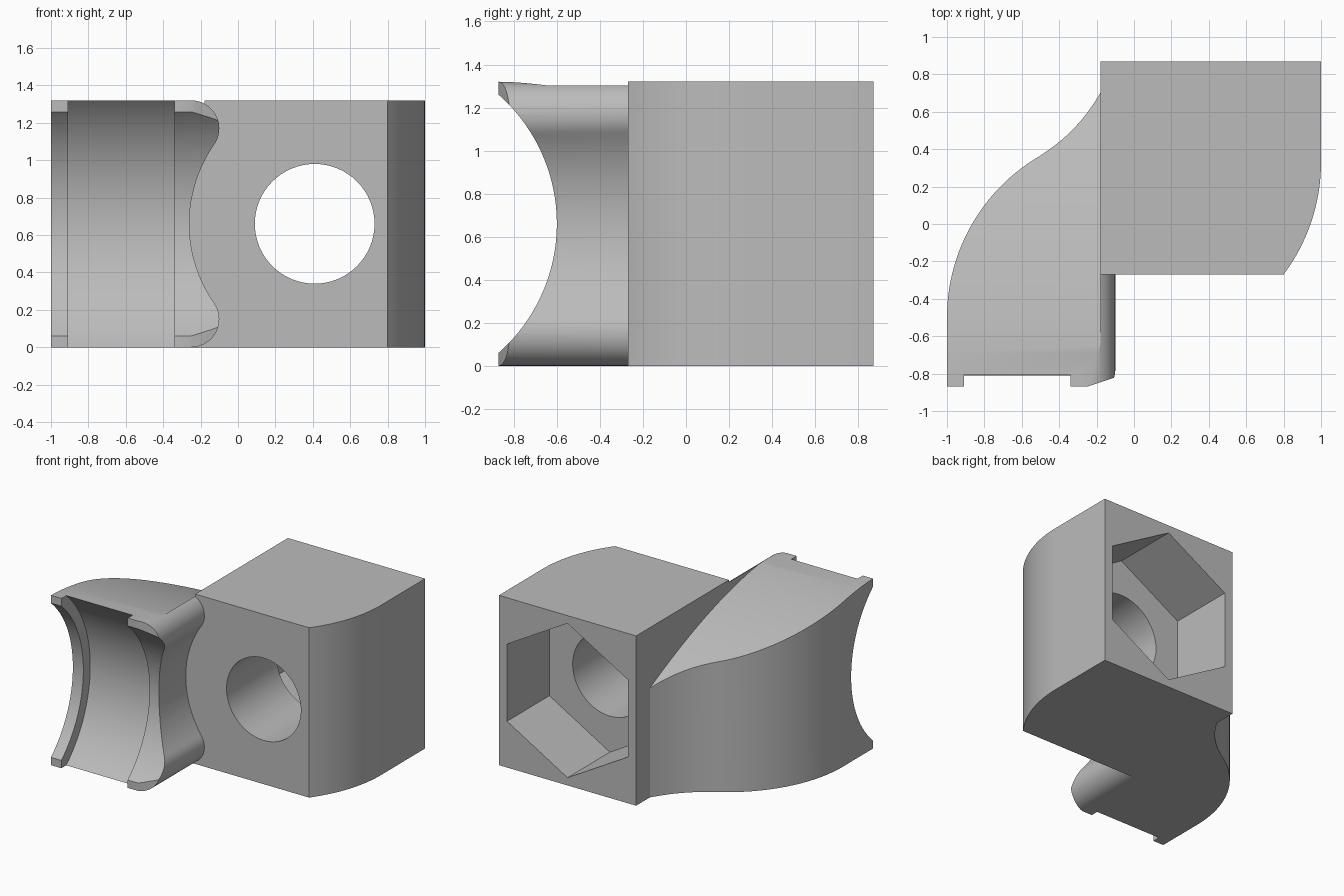
import bpy, bmesh
from math import sin, cos, pi, radians, atan2
from mathutils import Vector

if "Cube" in bpy.data.objects:
    bpy.data.objects.remove(bpy.data.objects["Cube"], do_unlink=True)

grey = bpy.data.materials.new("plain_grey")
grey.use_nodes = True
colour = (0.5, 0.5, 0.5, 1)
grey.diffuse_color = colour
grey.node_tree.nodes["Principled BSDF"].inputs["Base Color"].default_value = colour

H = 1.32          # overall height
MID = H / 2
FRONT = -0.27     # front face of the block
SIDE = -0.18      # block face that the arm joins


def arc(cx, cy, r, start, end, steps):
    """Points on an arc, angles in degrees."""
    angles = [radians(start + (end - start) * i / steps) for i in range(steps + 1)]
    return [(cx + r * cos(a), cy + r * sin(a)) for a in angles]


def prism(name, outline, axis, low, high):
    """Extrude a 2D outline along x, y or z."""
    place = {"x": lambda p, d: (d, p[0], p[1]),
             "y": lambda p, d: (p[0], d, p[1]),
             "z": lambda p, d: (p[0], p[1], d)}[axis]
    bm = bmesh.new()
    face = bm.faces.new([bm.verts.new(place(p, low)) for p in outline])
    result = bmesh.ops.extrude_face_region(bm, geom=[face])
    moved = [v for v in result["geom"] if isinstance(v, bmesh.types.BMVert)]
    shift = Vector(place((0, 0), high)) - Vector(place((0, 0), low))
    bmesh.ops.translate(bm, verts=moved, vec=shift)
    bmesh.ops.recalc_face_normals(bm, faces=bm.faces[:])
    mesh = bpy.data.meshes.new(name)
    bm.to_mesh(mesh)
    bm.free()
    mesh.materials.append(grey)
    obj = bpy.data.objects.new(name, mesh)
    bpy.context.collection.objects.link(obj)
    return obj


def cut(target, cutter):
    """Subtract the cutter and delete it."""
    cutter.hide_render = True
    mod = target.modifiers.new("cut", "BOOLEAN")
    mod.operation = "DIFFERENCE"
    mod.solver = "EXACT"
    mod.object = cutter
    bpy.context.view_layer.objects.active = target
    bpy.ops.object.modifier_apply(modifier=mod.name)
    bpy.data.objects.remove(cutter, do_unlink=True)


# Plan of block and arm together: front edge, curved side, back, S-shaped arm
plan = [(-1, -0.87), (-0.25, -0.87), (-0.1, -0.82), (0.5, -0.64)]
plan += arc(0, 0.33, 1, -47, 0, 20)
plan += [(1, 0.87), (SIDE, 0.87), (SIDE, 0.7), (-0.215, 0.645), (-0.25, 0.595),
         (-0.29, 0.545), (-0.335, 0.497), (-0.38, 0.455), (-0.43, 0.415)]
plan += arc(0, -0.5, 1, 120, 180, 26)
bracket = prism("clamp_bracket", plan, "z", 0, H)

# Waisted side of the arm with a rounded lip above and below
lip_r, waist_r = 0.15, 0.743
waist_x, lip_x, lip_z = -0.26 + waist_r, -0.25, H - lip_r
tangent = math_angle = atan2(MID - lip_z, waist_x - lip_x) * 180 / pi
upper = arc(lip_x, lip_z, lip_r, 90, tangent, 18)
upper += arc(waist_x, MID, waist_r, 180 + tangent, 180, 16)[1:]
lower = [(x, H - z) for x, z in reversed(upper[:-1])]
waist = [(1.2, 1.5), (lip_x, 1.5)] + upper + lower + [(lip_x, -0.2), (1.2, -0.2)]
cut(bracket, prism("waist_cutter", waist, "y", -1.1, FRONT))

# Curved top of the arm, falling towards the back
slope = []
for i in range(31):
    y = -0.87 + 1.82 * i / 30
    slope.append((y, H - 0.47 * ((y + 0.87) / 1.57) ** 1.7))
slope += [(0.95, 1.5), (-0.87, 1.5)]
cut(bracket, prism("slope_cutter", slope, "x", -1.3, SIDE))

# Round seat across the arm, with a deeper groove between the two ribs
for radius, low, high in ((0.8, -1.2, 0.1), (0.885, -0.91, -0.34)):
    circle = arc(-1.4, MID, radius, 0, 360, 128)[:-1]
    cut(bracket, prism("seat_cutter", circle, "x", low, high))

# Bolt hole and hexagonal nut pocket
cut(bracket, prism("hole_cutter", arc(0.41, MID, 0.32, 0, 360, 64)[:-1], "y", -0.5, 1))
cut(bracket, prism("nut_cutter", arc(0.41, MID, 0.6, 30, 390, 6)[:-1], "y", 0.35, 1))

# Smooth the curves and keep the edges sharp
bpy.ops.object.select_all(action="DESELECT")
bracket.select_set(True)
bpy.context.view_layer.objects.active = bracket
bpy.ops.object.shade_smooth_by_angle(angle=radians(25))
